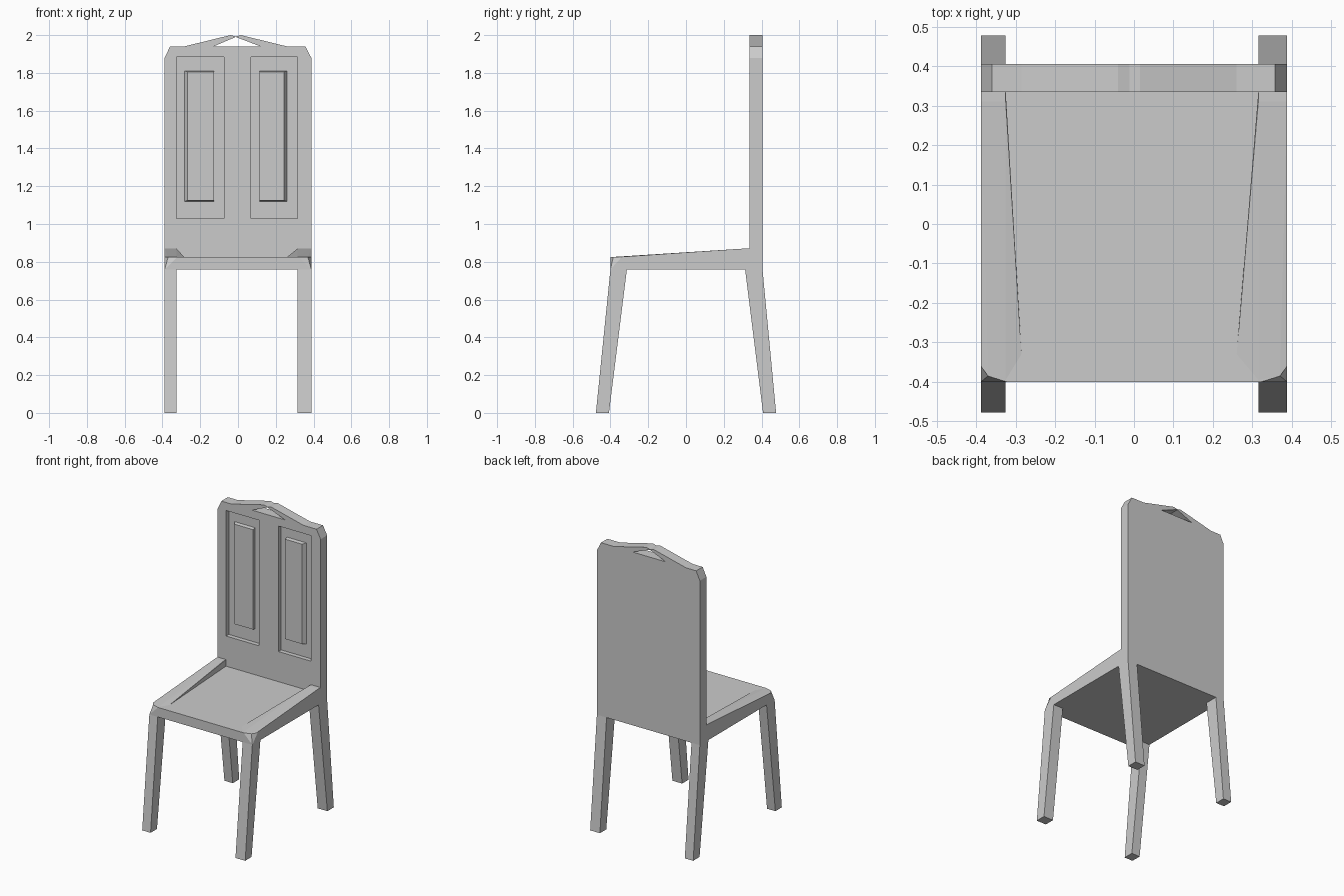
import bpy, bmesh

if "Cube" in bpy.data.objects:
    bpy.data.objects.remove(bpy.data.objects["Cube"])

W = 0.388          # half width
SEAT_Z = 0.825


def make_object(name, bm):
    bmesh.ops.recalc_face_normals(bm, faces=bm.faces)
    mesh = bpy.data.meshes.new(name)
    bm.to_mesh(mesh)
    bm.free()
    obj = bpy.data.objects.new(name, mesh)
    bpy.context.collection.objects.link(obj)
    return obj


def hull(name, points):
    """Convex solid around the given points."""
    bm = bmesh.new()
    verts = [bm.verts.new(p) for p in points]
    bmesh.ops.convex_hull(bm, input=verts)
    bmesh.ops.dissolve_limit(bm, angle_limit=0.01, verts=bm.verts, edges=bm.edges)
    return make_object(name, bm)


def prism(name, outline, y0, y1):
    """Outline in x, z extruded from y0 to y1."""
    bm = bmesh.new()
    face = bm.faces.new([bm.verts.new((x, y0, z)) for x, z in outline])
    ext = bmesh.ops.extrude_face_region(bm, geom=[face])["geom"]
    moved = [v for v in ext if isinstance(v, bmesh.types.BMVert)]
    bmesh.ops.translate(bm, verts=moved, vec=(0, y1 - y0, 0))
    return make_object(name, bm)


def rect(x0, x1, z0, z1):
    return [(x0, z0), (x1, z0), (x1, z1), (x0, z1)]


def cut(target, cutter):
    mod = target.modifiers.new("cut", "BOOLEAN")
    mod.operation = "DIFFERENCE"
    mod.solver = "EXACT"
    mod.object = cutter
    bpy.context.view_layer.objects.active = target
    bpy.ops.object.modifier_apply(modifier=mod.name)
    bpy.data.objects.remove(cutter)


# Backrest with notched crest
backrest = prism("backrest", [
    (-W, 0.76), (W, 0.76), (W, 1.88), (0.357, 1.94), (0.26, 1.94),
    (0.015, 2.0), (-0.012, 1.993), (-0.04, 2.0), (-0.285, 1.94),
    (-0.36, 1.94), (-W, 1.88)], 0.335, 0.405)

# Triangular opening in the crest
cut(backrest, prism("crest_cutter",
                    [(-0.13, 1.94), (0.12, 1.94), (-0.012, 1.99)], 0.3, 0.45))

# Recessed panels, each with a raised field sloped on its outer side
for side, r0, r1, f0, f1 in (("left", -0.325, -0.075, -0.283, -0.127),
                             ("right", 0.07, 0.315, 0.115, 0.26)):
    cut(backrest, prism("panel_cutter", rect(r0, r1, 1.03, 1.885), 0.3, 0.365))
    t0, t1 = (f0 + 0.016, f1) if side == "left" else (f0, f1 - 0.016)
    base = [(x, 0.366, z) for x, z in rect(f0, f1, 1.12, 1.81)]
    top = [(x, 0.342, z) for x, z in rect(t0, t1, 1.125, 1.805)]
    hull(side + "_raised_panel", base + top)

# Seat with clipped front corners on top
seat_pts = []
for s in (-1, 1):
    seat_pts += [(s * W, -0.40, 0.76), (s * W, 0.335, 0.76), (s * W, 0.335, SEAT_Z),
                 (s * W, -0.34, SEAT_Z), (s * 0.37, -0.385, SEAT_Z),
                 (s * 0.322, -0.40, SEAT_Z)]
hull("seat", seat_pts)

# Side rails rising to the back, and splayed legs
for side, s, inner, toe, back_y in (("left", -1, 0.325, 0.285, 0.15),
                                    ("right", 1, 0.315, 0.26, 0.28)):
    hull(side + "_seat_rail", [
        (s * W, -0.36, SEAT_Z), (s * inner, -0.395, SEAT_Z), (s * 0.37, -0.385, SEAT_Z),
        (s * W, 0.31, 0.87), (s * inner, 0.31, 0.87),
        (s * W, 0.335, 0.87), (s * inner, 0.335, 0.87),
        (s * W, 0.335, SEAT_Z), (s * inner, 0.335, SEAT_Z),
        (s * inner, back_y, SEAT_Z), (s * toe, -0.33, SEAT_Z),
        (s * inner, -0.33, SEAT_Z + 0.004)])
    for name, e in (("front", -1), ("back", 1)):
        top_out = 0.40 if e < 0 else 0.405
        hull(f"{name}_leg_{side}", [
            (s * x, e * y, z) for x in (inner, W)
            for y, z in ((0.408, 0), (0.477, 0), (top_out, 0.76), (0.313, 0.76))])
